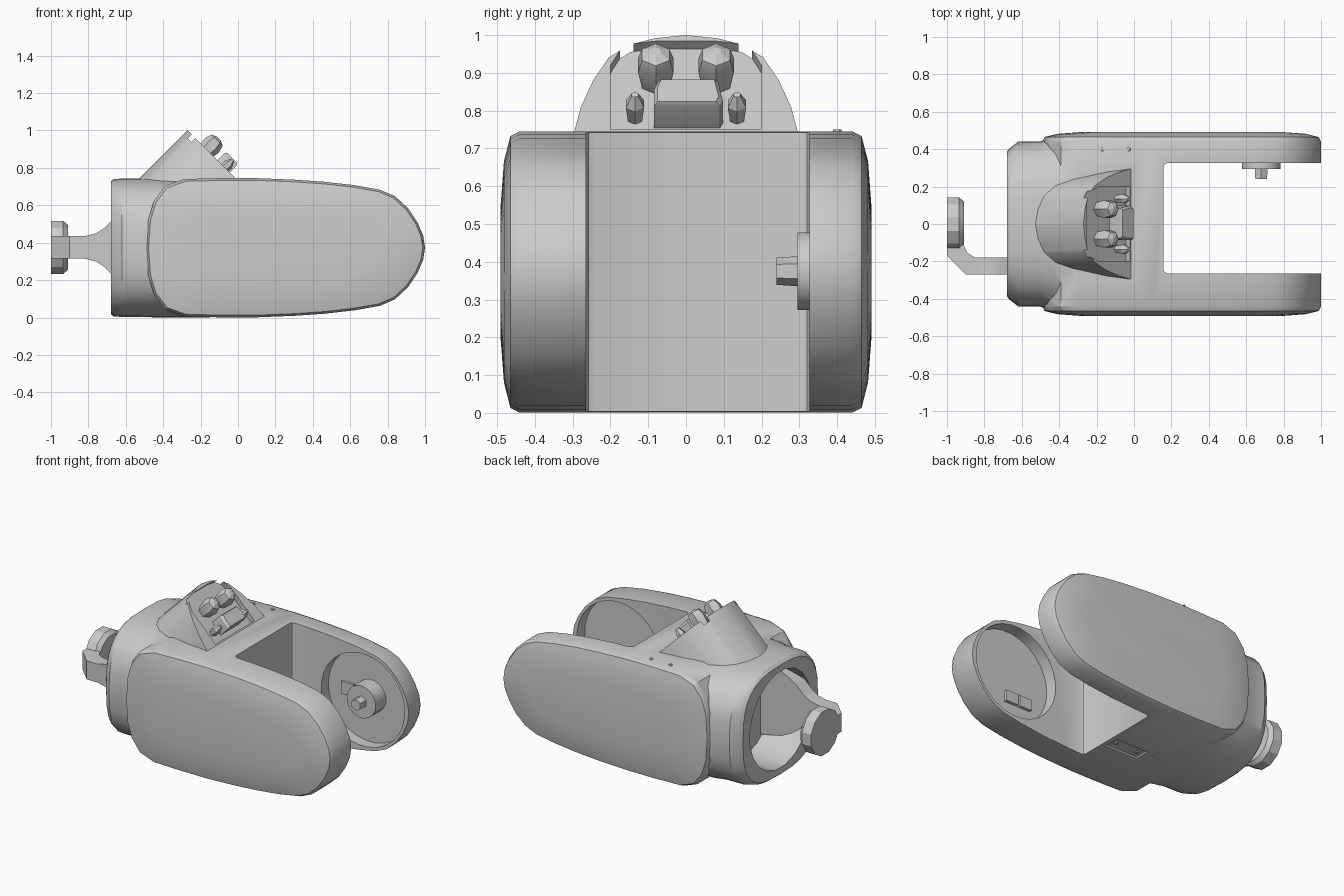
import bpy, bmesh, math
from mathutils import Vector

if "Cube" in bpy.data.objects:
    bpy.data.objects.remove(bpy.data.objects["Cube"])

ZC = 0.373  # height of the body's centre line


def loft(name, rings):
    """Skin a list of equal-length rings and cap both ends."""
    bm = bmesh.new()
    vs = [[bm.verts.new(p) for p in r] for r in rings]
    n = len(rings[0])
    for a, b in zip(vs, vs[1:]):
        for i in range(n):
            j = (i + 1) % n
            bm.faces.new((a[i], a[j], b[j], b[i]))
    bm.faces.new(vs[0])
    bm.faces.new(vs[-1])
    bmesh.ops.recalc_face_normals(bm, faces=bm.faces)
    me = bpy.data.meshes.new(name)
    bm.to_mesh(me)
    bm.free()
    ob = bpy.data.objects.new(name, me)
    bpy.context.collection.objects.link(ob)
    return ob


def rod(name, stations, direction, n=20):
    """Round part from (centre, radius) stations along a direction."""
    q = Vector(direction).to_track_quat('Z', 'Y')
    rings = []
    for c, r in stations:
        rings.append([Vector(c) + q @ Vector((r * math.cos(t), r * math.sin(t), 0))
                      for t in (2 * math.pi * (i + .5) / n for i in range(n))])
    return loft(name, rings)


def box(name, x, y, z):
    return loft(name, [[(x[0], y[0], k), (x[1], y[0], k), (x[1], y[1], k), (x[0], y[1], k)] for k in z])


def combine(ob, tool, op):
    m = ob.modifiers.new(op, 'BOOLEAN')
    m.operation, m.object, m.solver = op, tool, 'EXACT'
    bpy.context.view_layer.objects.active = ob
    bpy.ops.object.modifier_apply(modifier=m.name)
    bpy.data.objects.remove(tool, do_unlink=True)


def mirrored(half):
    """Close a (x, height) half profile whose ends have height 0."""
    return half + [(x, -h) for x, h in reversed(half[1:-1])]


# Main body: rounded side profile, stacked across y with pillowed outer faces
side = mirrored([(-.49, 0), (-.48, .15), (-.45, .25), (-.39, .33), (-.29, .367), (-.1, .372),
                 (.1, .372), (.3, .364), (.46, .353), (.62, .335), (.76, .31), (.84, .275),
                 (.91, .21), (.96, .135), (.99, .065), (1.0, 0)])
layers = [(.44, 0), (.465, .012), (.482, .08), (.491, .2)]
layers = [(-y, i) for y, i in reversed(layers)] + layers
body = loft("body", [[(.255 + (x - .255) * (1 - i / .745), y, ZC + h * (1 - i / .373))
                      for x, h in side] for y, i in layers])


# Rear collar: rounded-square rings
def collar_ring(x, ry, rz, n=32, e=2 / 2.9):
    pts = []
    for k in range(n):
        c, s = math.cos(2 * math.pi * k / n), math.sin(2 * math.pi * k / n)
        pts.append((x, ry * math.copysign(abs(c) ** e, c), ZC + rz * math.copysign(abs(s) ** e, s)))
    return pts


collar = loft("collar", [collar_ring(*r) for r in
                         [(-.68, .385, .355), (-.665, .405, .367), (-.62, .44, .37),
                          (-.5, .442, .371), (-.43, .47, .372), (-.15, .47, .372)]])
combine(body, collar, 'UNION')


# Console hump: arch extruded square to its 45 degree panel
def on_panel(y, z, d):
    k = d / math.sqrt(2)
    return Vector((.73 - z + k, y, z + k))


arch = [(.305, .70), (.297, .74), (.278, .81), (.246, .88), (.205, .94), (.15, .975), (.08, .992)]
arch = arch + [(0, 1.0)] + [(-y, z) for y, z in reversed(arch)]
hump = loft("hump", [[on_panel(y, z, d) for y, z in arch] for d in (0, -.42)])
combine(body, hump, 'UNION')
frame = [(.2, .752), (.2, .92), (.165, .975), (.08, .984)]
frame = frame + [(-y, z) for y, z in reversed(frame)]
combine(body, loft("panel_cut", [[on_panel(y, z, d) for y, z in frame] for d in (.1, -.03)]), 'DIFFERENCE')

# Slot between the arms, with softened inner corners
slot = [(1.2, -.265), (.18, -.265), (.165, -.258), (.158, -.243),
        (.158, .305), (.165, .32), (.18, .327), (1.2, .327)]
combine(body, loft("slot_cut", [[(x, y, z) for x, y in slot] for z in (-.2, 1.2)]), 'DIFFERENCE')

# Round recesses inside both arms, rear socket, shallow plate underneath
for a, b in ((.25, .40), (-.2, -.345)):
    combine(body, rod("recess_cut", [((.67, a, ZC), .3), ((.67, b, ZC), .3)], (0, 1, 0), 28), 'DIFFERENCE')
combine(body, rod("socket_cut", [((-.8, 0, ZC), .315), ((-.41, 0, ZC), .315)], (1, 0, 0), 20), 'DIFFERENCE')
combine(body, box("plate_cut", (-.1, .13), (-.1, .0), (-.1, .012)), 'DIFFERENCE')

# Axle hub and small contact blocks in the recesses
rod("axle_hub", [((.68, .41, .375), .105), ((.68, .295, .375), .105)], (0, 1, 0), 16)
rod("axle_shaft", [((.68, .30, .375), .04), ((.68, .24, .375), .036)], (0, 1, 0), 6)
box("contact_block", (.47, .56), (.385, .41), (.34, .42))
for i in range(2):
    box("arm_block", (.5 + i * .1, .59 + i * .1), (-.36, -.325), (.2, .27))

# Rear bracket: flared arm, diagonal bend and round end plate
flare = [(-.40, .24), (-.56, .21), (-.63, .175), (-.68, .14), (-.72, .1), (-.76, .075), (-.82, .06)]
flare = flare + [(x, -h) for x, h in reversed(flare)]
loft("bracket_arm", [[(x, y, .375 + h) for x, h in flare] for y in (-.27, -.18)])
bend = [(-.80, -.27), (-.90, -.27), (-1.0, -.17), (-1.0, -.05), (-.915, -.05), (-.912, -.11),
        (-.89, -.155), (-.85, -.18), (-.80, -.18)]
loft("bracket_bend", [[(x, y, z) for x, y in bend] for z in (.315, .435)])
rod("bracket_plate", [((-1.0, 0, .375), .147), ((-.935, 0, .375), .147), ((-.91, 0, .375), .125)], (1, 0, 0), 12)

# Console controls
n45 = (1, 0, 1)
for s in (-1, 1):
    y = s * .08
    rod("large_knob", [(on_panel(y, .895, -.04), .04), (on_panel(y, .895, .035), .054),
                       (on_panel(y, .895, .075), .042), (on_panel(y, .895, .088), .015)], n45, 6)
    y = s * .135
    rod("small_knob", [(on_panel(y, .80, -.04), .02), (on_panel(y, .80, .025), .028),
                       (on_panel(y, .80, .06), .01)], n45, 6)
    rod("top_screw", [((-.1 + s * .07, .4, .735), .013), ((-.1 + s * .07, .4, .75), .011)], (0, 0, 1), 6)
    rod("plate_screw", [((.015 + s * .08, -.05, .004), .012), ((.015 + s * .08, -.05, .02), .012)], (0, 0, 1), 6)
plate = [(-.085, .775), (.09, .775), (.098, .79), (.085, .84), (-.075, .84), (-.085, .82)]
loft("console_switch_block", [[on_panel(y * k, .808 + (z - .808) * k, d) for y, z in plate]
                              for d, k in ((-.04, 1), (.05, 1), (.065, .88))])

# Smooth shading with crisp edges
for ob in bpy.context.scene.objects:
    ob.select_set(True)
bpy.context.view_layer.objects.active = body
bpy.ops.object.shade_smooth_by_angle(angle=math.radians(28))
